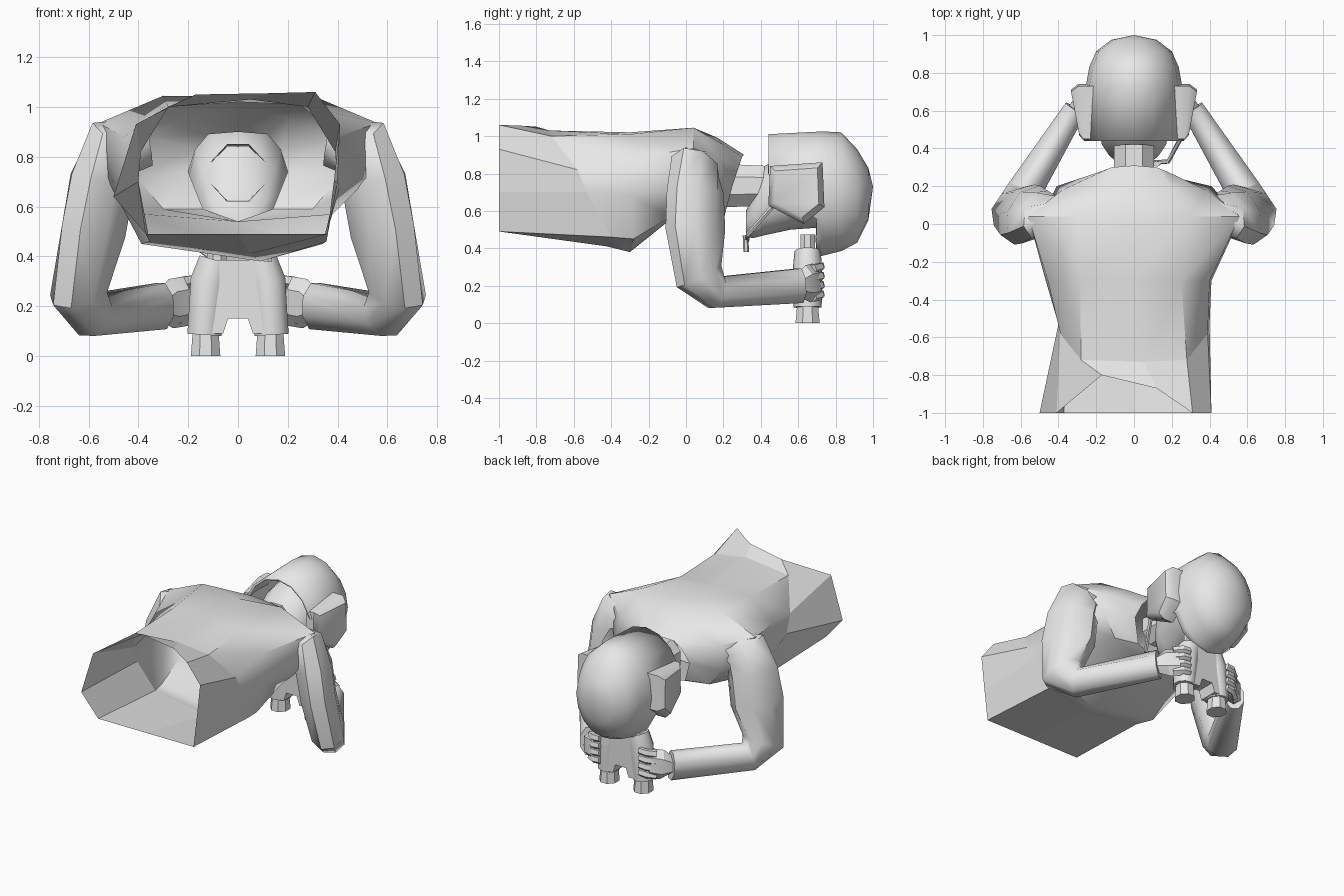
import bpy, bmesh, math
from mathutils import Vector

if "Cube" in bpy.data.objects:
    bpy.data.objects.remove(bpy.data.objects["Cube"])

grey = bpy.data.materials.new("plain grey")
grey.diffuse_color = (0.8, 0.8, 0.8, 1)
grey.use_nodes = True
grey.node_tree.nodes["Principled BSDF"].inputs["Base Color"].default_value = grey.diffuse_color


def finish(name, bm, angle=40, mirror=False, thick=0):
    bmesh.ops.recalc_face_normals(bm, faces=bm.faces)
    me = bpy.data.meshes.new(name)
    bm.to_mesh(me)
    bm.free()
    me.materials.append(grey)
    ob = bpy.data.objects.new(name, me)
    bpy.context.collection.objects.link(ob)
    bpy.ops.object.select_all(action='DESELECT')
    ob.select_set(True)
    bpy.context.view_layer.objects.active = ob
    bpy.ops.object.shade_smooth_by_angle(angle=math.radians(angle))
    if thick:
        m = ob.modifiers.new("thickness", 'SOLIDIFY')
        m.thickness = thick
        m.offset = -1
    if mirror:
        ob.modifiers.new("mirror", 'MIRROR')
    return ob


def skin(bm, rings, cap0=True, cap1=True):
    vs = [[bm.verts.new(p) for p in r] for r in rings]
    n = len(vs[0])
    for a, b in zip(vs, vs[1:]):
        for i in range(n):
            j = (i + 1) % n
            bm.faces.new((a[i], a[j], b[j], b[i]))
    if cap0:
        bm.faces.new(vs[0])
    if cap1:
        bm.faces.new(vs[-1])
    return vs


def tube_rings(stations, ref, n):
    """stations: (x, y, z, radius along ref, radius across)"""
    c = [Vector(s[:3]) for s in stations]
    rings = []
    for i, s in enumerate(stations):
        t = Vector((0, 0, 0))
        if i > 0:
            t += (c[i] - c[i - 1]).normalized()
        if i < len(c) - 1:
            t += (c[i + 1] - c[i]).normalized()
        t.normalize()
        r = Vector(ref)
        u = (r - t * r.dot(t)).normalized()
        v = t.cross(u)
        rings.append([c[i] + u * s[3] * math.cos(a) + v * s[4] * math.sin(a)
                      for a in [2 * math.pi * (k + .5) / n for k in range(n)]])
    return rings


def tube(name, stations, ref=(1, 0, 0), n=8, mirror=False, angle=40, caps=True):
    bm = bmesh.new()
    skin(bm, tube_rings(stations, ref, n), caps, caps)
    return finish(name, bm, angle, mirror)


# Torso: open shell, jagged cut at the waist, neck hole at the other end
def half_ring(pts, left=1.0):
    return pts + [(-x * left, y, z) for x, y, z in pts[-2:0:-1]]


waist = [(.12, -.87, 1.055), (.31, -1, 1.06), (.41, -1, .93), (.385, -1, .7), (.36, -1, .49),
         (0, -1, .49), (-.37, -1, .49), (-.5, -1, .64), (-.41, -1, .93), (-.17, -.8, 1.05)]
rings = [waist]
for half, left in (
    ([(.05, -.73, 1.03), (.28, -.72, 1.0), (.39, -.58, .82), (.40, -.53, .7), (.355, -.4, .46), (.05, -.42, .41)], 1.0),
    ([(0, -.3, 1.02), (.25, -.3, 1.01), (.40, -.3, .88), (.41, -.3, .68), (.34, -.28, .45), (.09, -.3, .38)], 1.14),
    ([(0, .0, 1.04), (.3, .04, 1.045), (.56, .04, .935), (.53, -.04, .72), (.38, -.08, .57), (0, -.1, .54)], 1.0),
    ([(0, .17, .99), (.2, .19, .96), (.38, .18, .88), (.41, .2, .72), (.3, .17, .59), (0, .13, .53)], 1.0),
    ([(0, .31, .9), (.12, .3, .89), (.17, .28, .83), (.2, .25, .74), (.14, .21, .59), (0, .2, .54)], 1.0),
):
    rings.append(half_ring(half, left))
bm = bmesh.new()
skin(bm, rings, False, False)
torso = finish("torso", bm, 45)
for f in torso.data.polygons:          # flat facets near the waist
    if f.center.y < -.62:
        f.use_smooth = False

# Arms: shoulder, upper arm, bent elbow, forearm
tube("arm", [(.36, .06, .86, .08, .1), (.5, .05, .835, .115, .15),
             (.545, .05, .7, .125, .165),
             (.58, .05, .5, .12, .175), (.64, .07, .25, .11, .14),
             (.59, .16, .165, .10, .095), (.31, .61, .2, .065, .10)],
     ref=(.83, .56, 0), n=8, mirror=True, angle=50)

# Hands: palm and four wrapped fingers
bm = bmesh.new()
skin(bm, tube_rings([(.31, .6, .2, .05, .06), (.27, .65, .21, .05, .1),
                     (.21, .69, .22, .04, .1)], (.83, .56, 0), 6))
for k in range(4):
    z = .14 + .05 * k
    skin(bm, tube_rings([(.25, .68, z, .027, .025), (.2, .72, z + .01, .027, .022),
                         (.15, .725, z + .015, .024, .018)], (0, 0, 1), 5))
finish("hand", bm, 30, True)

# Neck and head
tube("neck", [(0, .21, .735, .115, .125), (0, .42, .735, .115, .115)], n=8, caps=False)
bm = bmesh.new()
hr = []
for y, rx, z0, z1 in ((.32, .08, .46, .6), (.36, .13, .455, .68), (.42, .17, .47, .84),
                      (.56, .2, .5, .92), (.7, .21, .51, .95), (.84, .18, .53, .92)):
    hr.append([(rx * math.sin(a), y, (z0 + z1) / 2 + (z1 - z0) / 2 * math.cos(a))
               for a in [math.pi * k / 6 for k in range(12)]])
skin(bm, hr)
finish("head", bm, 50)

# Helmet: dome along y, deep at the nape and cut short over the face
N = 16
levels = [(None, .27, .35, 1.01), (.73, .255, .36, 1.025), (.83, .237, .385, 1.02),
          (.915, .2, .43, .93), (.975, .12, .55, .83)]
rings = []
for y, rx, z0, z1 in levels:
    ring = []
    for k in range(N):
        a = 2 * math.pi * k / N
        z = (z0 + z1) / 2 + (z1 - z0) / 2 * math.cos(a)
        rim = .44 if z > .8 else (.5 if z > .6 else .7)
        ring.append((rx * math.sin(a), rim if y is None else y, z))
    rings.append(ring)
bm = bmesh.new()
vs = skin(bm, rings, False, False)
pole = bm.verts.new((0, 1, .73))
for k in range(N):
    bm.faces.new((vs[-1][k], vs[-1][(k + 1) % N], pole))
finish("helmet", bm, 50, thick=.015)

# Ear covers, flaring out towards the crown
ear = [(.45, .84), (.73, .86), (.74, .62), (.63, .53), (.44, .63)]
bm = bmesh.new()
skin(bm, [[(x + flare * (y - .44), .59 + (y - .59) * s, .71 + (z - .71) * s) for y, z in ear]
          for x, s, flare in ((.21, 1, 0), (.265, 1, .1), (.29, .8, .15))])
finish("ear_cover", bm, 45, True)

# Headset microphone
tube("microphone_boom", [(.25, .46, .62, .013, .013), (.18, .33, .47, .013, .013),
                         (.1, .325, .44, .013, .013)], ref=(0, 0, 1), n=5)
tube("microphone", [(.12, .318, .47, .02, .015), (.12, .322, .38, .02, .015)], n=6)

# Binoculars: barrels, lenses, eyepieces and the bridge
tube("binocular_barrel", [(.135, .65, .085, .072, .075), (.13, .65, .16, .072, .078),
                          (.115, .65, .3, .08, .078), (.09, .65, .385, .07, .07)],
     n=10, mirror=True)
tube("front_lens", [(.13, .65, 0, .064, .07), (.13, .65, .1, .056, .06)], n=8, mirror=True)
tube("eyepiece", [(.085, .65, .37, .042, .042), (.085, .65, .475, .042, .042)], n=8, mirror=True)
prof = [(.09, .385), (.14, .33), (.14, .09), (.06, .09), (.04, .15),
        (-.04, .15), (-.06, .09), (-.14, .09), (-.14, .33), (-.09, .385)]
bm = bmesh.new()
skin(bm, [[(x, y, z) for x, z in prof] for y in (.585, .715)])
finish("binocular_bridge", bm, 30)
